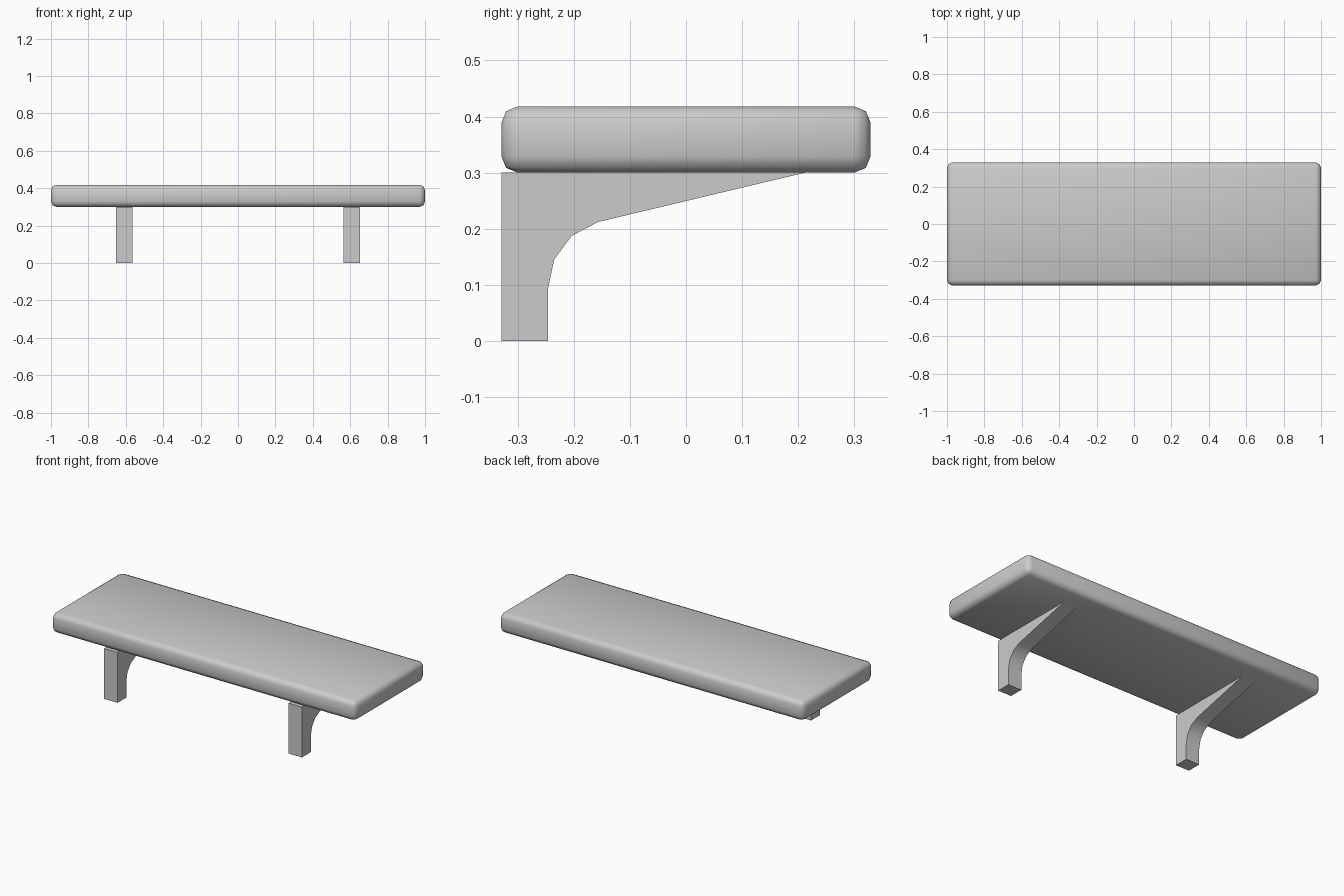
import bpy, bmesh
from mathutils import Vector

if "Cube" in bpy.data.objects:
    bpy.data.objects.remove(bpy.data.objects["Cube"])


def finish(bm, name, angle):
    bmesh.ops.recalc_face_normals(bm, faces=bm.faces)
    mesh = bpy.data.meshes.new(name)
    bm.to_mesh(mesh)
    bm.free()
    obj = bpy.data.objects.new(name, mesh)
    bpy.context.collection.objects.link(obj)
    bpy.ops.object.select_all(action='DESELECT')
    obj.select_set(True)
    bpy.context.view_layer.objects.active = obj
    bpy.ops.object.shade_smooth_by_angle(angle=angle)
    return obj


# Shelf board: rounded slab
bm = bmesh.new()
bmesh.ops.create_cube(bm, size=1)
bmesh.ops.scale(bm, verts=bm.verts, vec=(2.0, 0.658, 0.118))
bmesh.ops.translate(bm, verts=bm.verts, vec=(0, 0, 0.359))
bmesh.ops.bevel(bm, geom=bm.edges[:], offset=0.029, segments=2,
                profile=0.5, affect='EDGES')
finish(bm, "shelf_board", 0.9)

# Brackets: curved side profile (y, z) extruded along x
PROFILE = [(-0.329, 0), (-0.246, 0), (-0.246, 0.093), (-0.235, 0.145),
           (-0.204, 0.187), (-0.157, 0.212), (0.212, 0.3), (-0.329, 0.3)]
WIDTH = 0.088


def bracket(name, x):
    bm = bmesh.new()
    face = bm.faces.new([bm.verts.new((x - WIDTH / 2, y, z)) for y, z in PROFILE])
    ext = bmesh.ops.extrude_face_region(bm, geom=[face], use_keep_orig=True)
    moved = [v for v in ext["geom"] if isinstance(v, bmesh.types.BMVert)]
    bmesh.ops.translate(bm, verts=moved, vec=Vector((WIDTH, 0, 0)))
    finish(bm, name, 0.6)


for side, x in (("left", -0.607), ("right", 0.607)):
    bracket(side + "_bracket", x)
